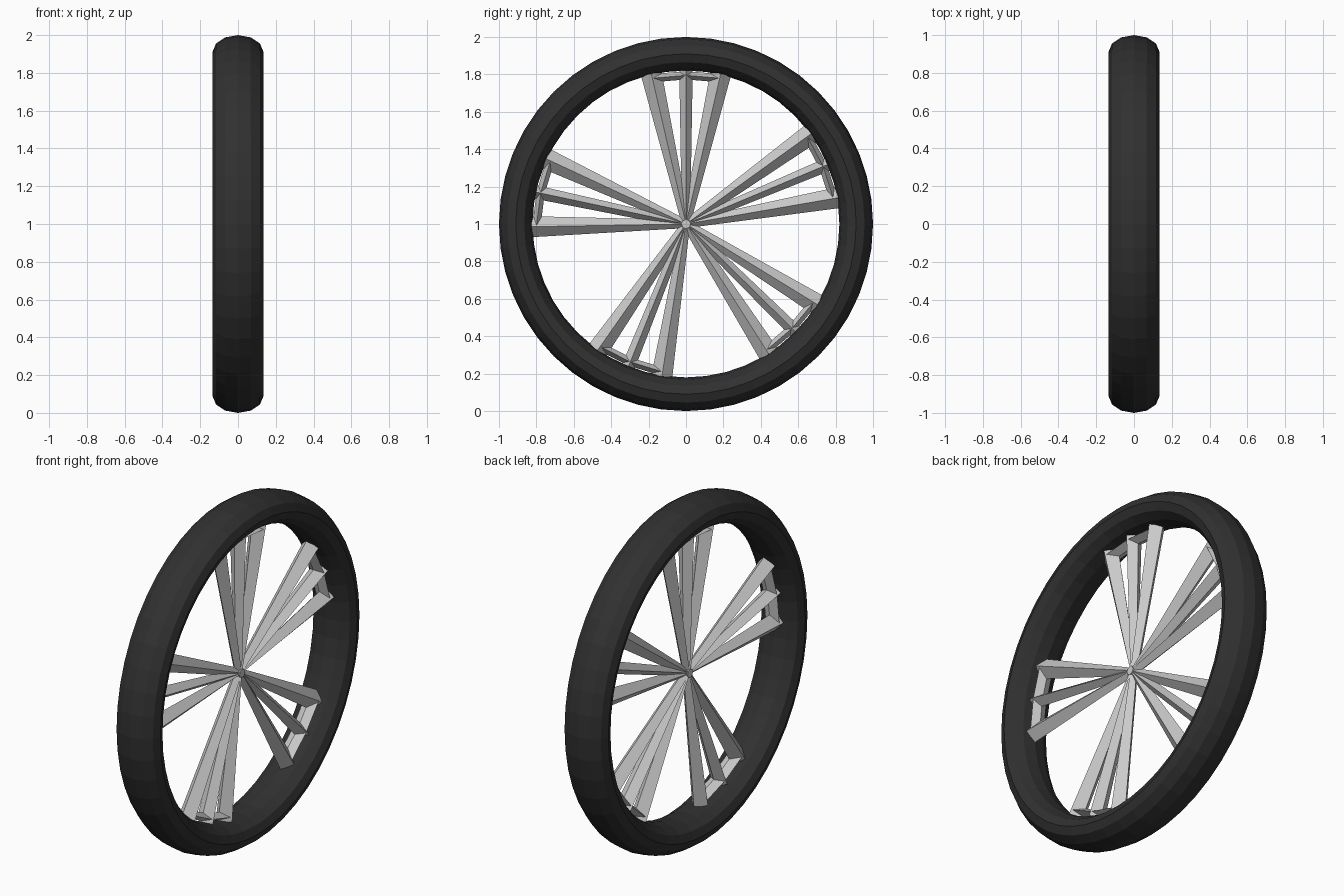
import bpy, bmesh
from math import cos, sin, radians, pi
from mathutils import Vector

if "Cube" in bpy.data.objects:
    bpy.data.objects.remove(bpy.data.objects["Cube"])

CENTRE = Vector((0, 0, 1))


def make_object(name, bm):
    bmesh.ops.recalc_face_normals(bm, faces=bm.faces)
    mesh = bpy.data.meshes.new(name)
    bm.to_mesh(mesh)
    bm.free()
    obj = bpy.data.objects.new(name, mesh)
    bpy.context.collection.objects.link(obj)
    return obj


def polar(angle, radius):
    a = radians(angle)
    return CENTRE + Vector((0, cos(a), sin(a))) * radius


def diamond_bar(bm, p0, p1, w0, d0, w1, d1):
    """Tapered bar with a diamond section: w in the wheel plane, d along the axle."""
    axle = Vector((1, 0, 0))
    side = (p1 - p0).normalized().cross(axle)
    rings = []
    for p, w, d in ((p0, w0, d0), (p1, w1, d1)):
        rings.append([bm.verts.new(p + o) for o in
                      (side * w, axle * d, -side * w, -axle * d)])
    for i in range(4):
        j = (i + 1) % 4
        bm.faces.new((rings[0][i], rings[0][j], rings[1][j], rings[1][i]))
    bm.faces.new(rings[0])
    bm.faces.new(rings[1])


# Tyre: flat-shaded ring with a widened round section
bpy.ops.mesh.primitive_torus_add(major_segments=48, minor_segments=12,
                                 major_radius=0.91, minor_radius=0.09,
                                 location=CENTRE, rotation=(0, pi / 2, 0))
tyre = bpy.context.object
tyre.name = "tyre"
tyre.scale = (1, 1, 1.5)
rubber = bpy.data.materials.new("black_rubber")
rubber.diffuse_color = (0.03, 0.03, 0.03, 1)
rubber.use_nodes = True
rubber.node_tree.nodes["Principled BSDF"].inputs["Base Color"].default_value = rubber.diffuse_color
tyre.data.materials.append(rubber)

# Spoke groups: three tapered spokes joined near the rim by short bars
for n, mid in enumerate((90, 22.8, -44.5, -112, 168)):
    bm = bmesh.new()
    for off, w, length in ((-13, 0.056, 0.825), (0, 0.036, 0.82), (13, 0.056, 0.825)):
        diamond_bar(bm, CENTRE, polar(mid + off, length), 0.022, 0.025, w, 0.052)
    for off in (-13, 13):
        diamond_bar(bm, polar(mid + off, 0.80), polar(mid, 0.795),
                    0.022, 0.045, 0.022, 0.045)
    make_object(f"spoke_group_{n + 1}", bm)

# Hub
bpy.ops.mesh.primitive_cylinder_add(vertices=8, radius=0.025, depth=0.056,
                                    location=CENTRE, rotation=(0, pi / 2, 0))
bpy.context.object.name = "hub"
